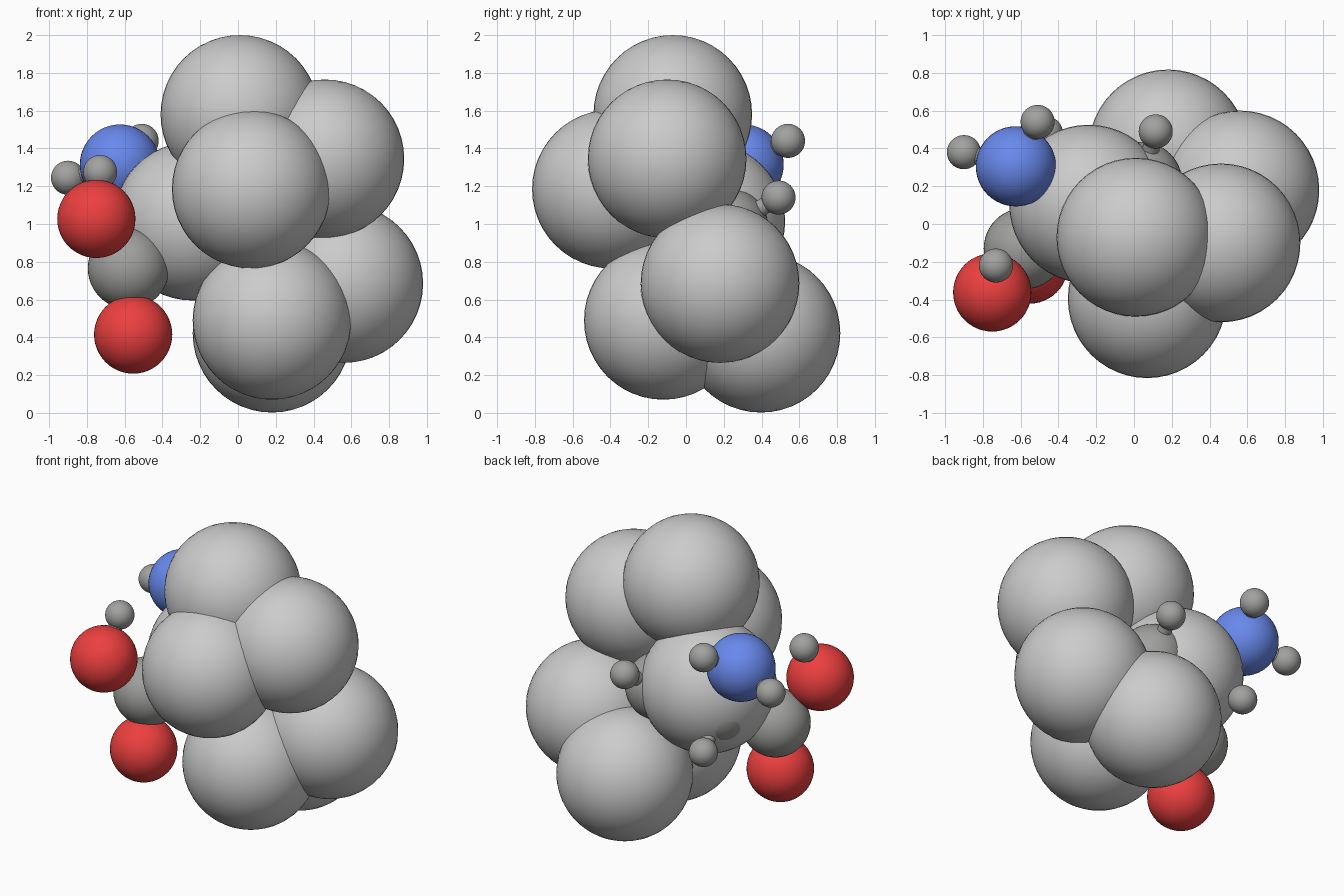
import bpy
from mathutils import Vector

if "Cube" in bpy.data.objects:
    bpy.data.objects.remove(bpy.data.objects["Cube"])


def material(name, color):
    m = bpy.data.materials.new(name)
    m.diffuse_color = (*color, 1)
    m.use_nodes = True
    m.node_tree.nodes["Principled BSDF"].inputs["Base Color"].default_value = m.diffuse_color
    return m


MATS = {
    "big": None,
    "carbon": material("warm_grey", (0.35, 0.35, 0.34)),
    "hydrogen": material("pale_grey", (0.36, 0.36, 0.355)),
    "oxygen": material("red", (0.85, 0.05, 0.05)),
    "nitrogen": material("blue", (0.14, 0.25, 0.85)),
}
RADIUS = {"big": 0.42, "carbon": 0.215, "hydrogen": 0.09,
          "oxygen": 0.207, "nitrogen": 0.212}


def finish(name, kind):
    ob = bpy.context.object
    ob.name = name
    bpy.ops.object.shade_smooth_by_angle()
    if MATS[kind]:
        ob.data.materials.append(MATS[kind])


def atom(name, kind, pos):
    bpy.ops.mesh.primitive_uv_sphere_add(segments=48, ring_count=24,
                                         radius=RADIUS[kind], location=pos)
    finish(name, kind)


def bond(name, a, b):
    a, b = Vector(a), Vector(b)
    d = b - a
    bpy.ops.mesh.primitive_cylinder_add(vertices=24, radius=0.045, depth=d.length,
                                        location=(a + b) / 2,
                                        rotation=d.to_track_quat('Z', 'Y').to_euler())
    finish(name, "hydrogen")


# Large overlapping cluster
cluster = [(0.01, -0.07, 1.58), (0.46, -0.10, 1.345), (0.07, -0.395, 1.185),
           (0.56, 0.18, 0.685), (0.18, -0.12, 0.49), (0.18, 0.397, 0.422),
           (-0.24, 0.105, 1.015)]
for i, p in enumerate(cluster):
    atom(f"cluster_ball_{i + 1}", "big", p)

# Side group atoms
side = {
    "acid_carbon": ("carbon", (-0.58, -0.13, 0.765)),
    "middle_carbon": ("carbon", (-0.40, 0.225, 0.945)),
    "chain_carbon": ("carbon", (0.04, 0.22, 0.98)),
    "upper_oxygen": ("oxygen", (-0.75, -0.362, 1.027)),
    "lower_oxygen": ("oxygen", (-0.555, -0.215, 0.415)),
    "nitrogen": ("nitrogen", (-0.625, 0.305, 1.315)),
    "amine_hydrogen_1": ("hydrogen", (-0.90, 0.38, 1.245)),
    "amine_hydrogen_2": ("hydrogen", (-0.51, 0.54, 1.44)),
    "acid_hydrogen": ("hydrogen", (-0.73, -0.22, 1.275)),
    "chain_hydrogen": ("hydrogen", (0.115, 0.49, 1.14)),
    "middle_hydrogen": ("hydrogen", (-0.466, 0.48, 0.765)),
}
for name, (kind, p) in side.items():
    atom(name, kind, p)

# Thin bonds joining the atoms
links = [("middle_carbon", "acid_carbon"), ("middle_carbon", "chain_carbon"),
         ("middle_carbon", "nitrogen"), ("middle_carbon", "middle_hydrogen"),
         ("chain_carbon", "chain_hydrogen"), ("acid_carbon", "upper_oxygen"),
         ("acid_carbon", "lower_oxygen"), ("upper_oxygen", "acid_hydrogen"),
         ("nitrogen", "amine_hydrogen_1"), ("nitrogen", "amine_hydrogen_2")]
for a, b in links:
    bond(f"bond_{a}_{b}", side[a][1], side[b][1])
